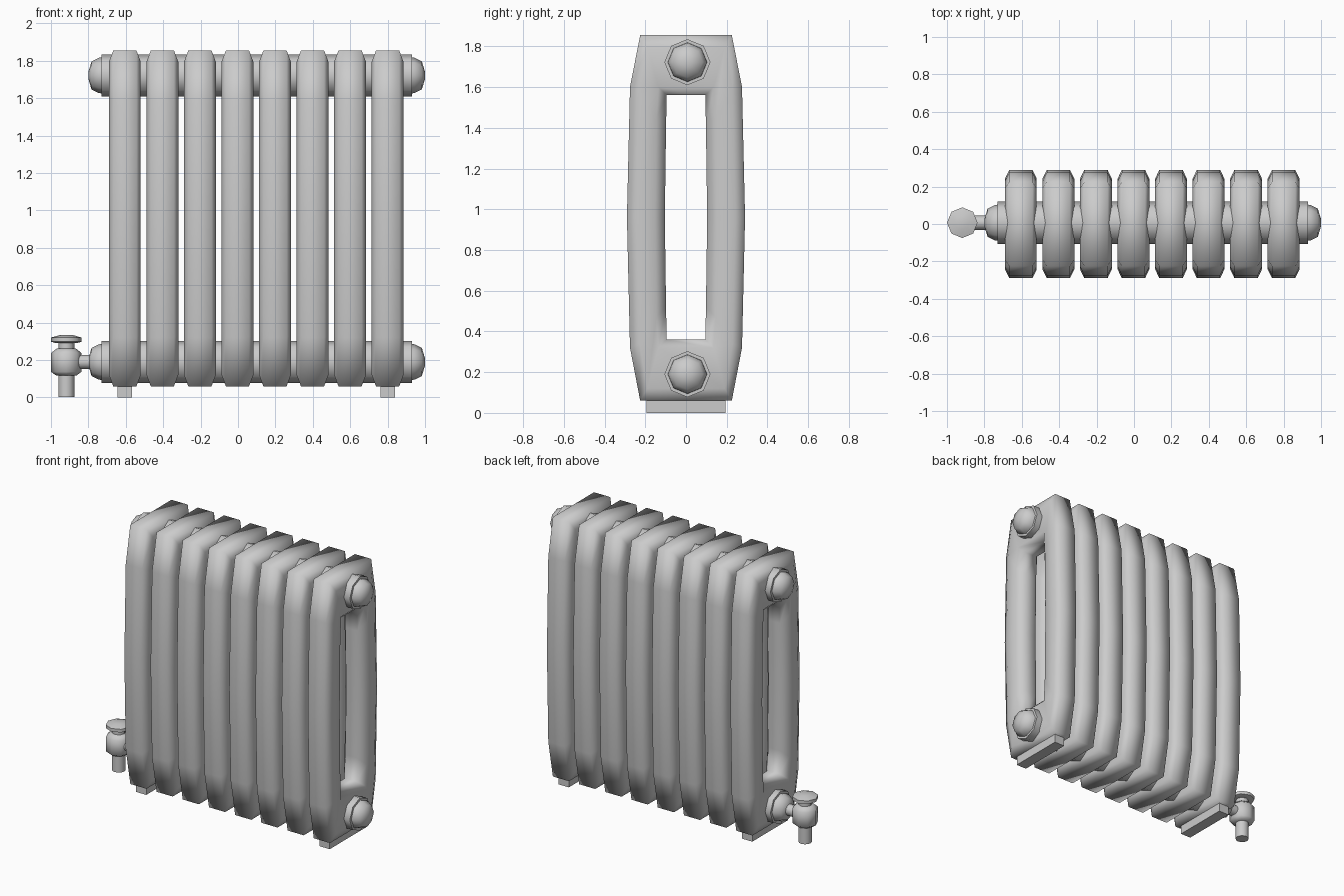
import bpy, bmesh, math
from mathutils import Matrix, Vector

if "Cube" in bpy.data.objects:
    bpy.data.objects.remove(bpy.data.objects["Cube"])


def finish(name, bm, loc=(0, 0, 0), smooth=55):
    bmesh.ops.recalc_face_normals(bm, faces=bm.faces)
    me = bpy.data.meshes.new(name)
    bm.to_mesh(me)
    bm.free()
    ob = bpy.data.objects.new(name, me)
    ob.location = loc
    bpy.context.collection.objects.link(ob)
    if smooth:
        me.shade_smooth()
        me.set_sharp_from_angle(angle=math.radians(smooth))
    return ob


def lathe(name, profile, loc, axis='Z', sides=8):
    """Spin (radius, height) pairs round an axis, with capped ends."""
    bm = bmesh.new()
    rings = []
    for r, h in profile:
        ring = []
        for i in range(sides):
            a = 2 * math.pi * i / sides
            u, v = r * math.cos(a), r * math.sin(a)
            ring.append(bm.verts.new((h, u, v) if axis == 'X' else (u, v, h)))
        rings.append(ring)
    for a, b in zip(rings, rings[1:]):
        for i in range(sides):
            j = (i + 1) % sides
            bm.faces.new((a[i], a[j], b[j], b[i]))
    bm.faces.new(rings[0])
    bm.faces.new(rings[-1])
    return finish(name, bm, loc)


def box(name, size, loc):
    bm = bmesh.new()
    bmesh.ops.create_cube(bm, size=1)
    bmesh.ops.scale(bm, vec=size, verts=bm.verts)
    return finish(name, bm, loc, 0)


def loop(half):
    """Mirror a right-hand half outline across y = 0."""
    return half + [(-y, z) for y, z in reversed(half)]


# column section: octagonal tube following a tall closed loop
outer = loop([(.225, 1.855), (.275, 1.6), (.29, .96), (.275, .32), (.225, .06)])
outer_side = loop([(.19, 1.795), (.228, 1.58), (.242, .96), (.228, .34), (.19, .12)])
inner_side = loop([(.135, 1.60), (.145, 1.45), (.152, .96), (.145, .47), (.135, .32)])
inner = loop([(.095, 1.56), (.098, 1.4), (.104, .96), (.098, .52), (.095, .36)])
layers = [(.062, outer), (.085, outer_side), (.085, inner_side), (.045, inner)]
layers += [(-x, pts) for x, pts in reversed(layers)]


def section(name, x):
    bm = bmesh.new()
    rings = [[bm.verts.new((w, y, z)) for y, z in pts] for w, pts in layers]
    n = len(outer)
    for k, a in enumerate(rings):
        b = rings[(k + 1) % len(rings)]
        for i in range(n):
            j = (i + 1) % n
            bm.faces.new((a[i], a[j], b[j], b[i]))
    return finish(name, bm, (x, 0, 0), 80)


X0, STEP, COUNT = -.605, .2007, 8
for i in range(COUNT):
    section(f"column_{i + 1}", X0 + i * STEP)

# header pipes with domed end plugs
YC = .007
for label, z in (("top", 1.722), ("bottom", .19)):
    lathe(f"{label}_header_pipe", [(.113, -.73), (.113, .93)], (0, YC, z), 'X')
    for side, x, s in (("left", -.73, -1), ("right", .93, 1)):
        lathe(f"{label}_{side}_plug",
              [(.098, -.01 * s), (.094, .015 * s), (.075, .053 * s), (.022, .069 * s)],
              (x, YC, z), 'X')

# feet under the end columns
for side, x in (("left", X0), ("right", X0 + 7 * STEP)):
    box(f"{side}_foot", (.078, .39, .08), (x, 0, .04))

# valve: riser, body, spindle, hand wheel and connector
V = (-.918, YC, 0)
lathe("valve_riser", [(.043, .003), (.043, .14)], V, sides=12)
lathe("valve_body", [(.055, .118), (.081, .137), (.081, .238), (.05, .263)], V)
lathe("valve_spindle", [(.043, .25), (.043, .305)], V)
lathe("valve_wheel", [(.06, .292), (.082, .298), (.082, .320), (.035, .334)], V)
lathe("valve_connector", [(.038, -.88), (.038, -.76)], (0, YC, .19), 'X', 12)
